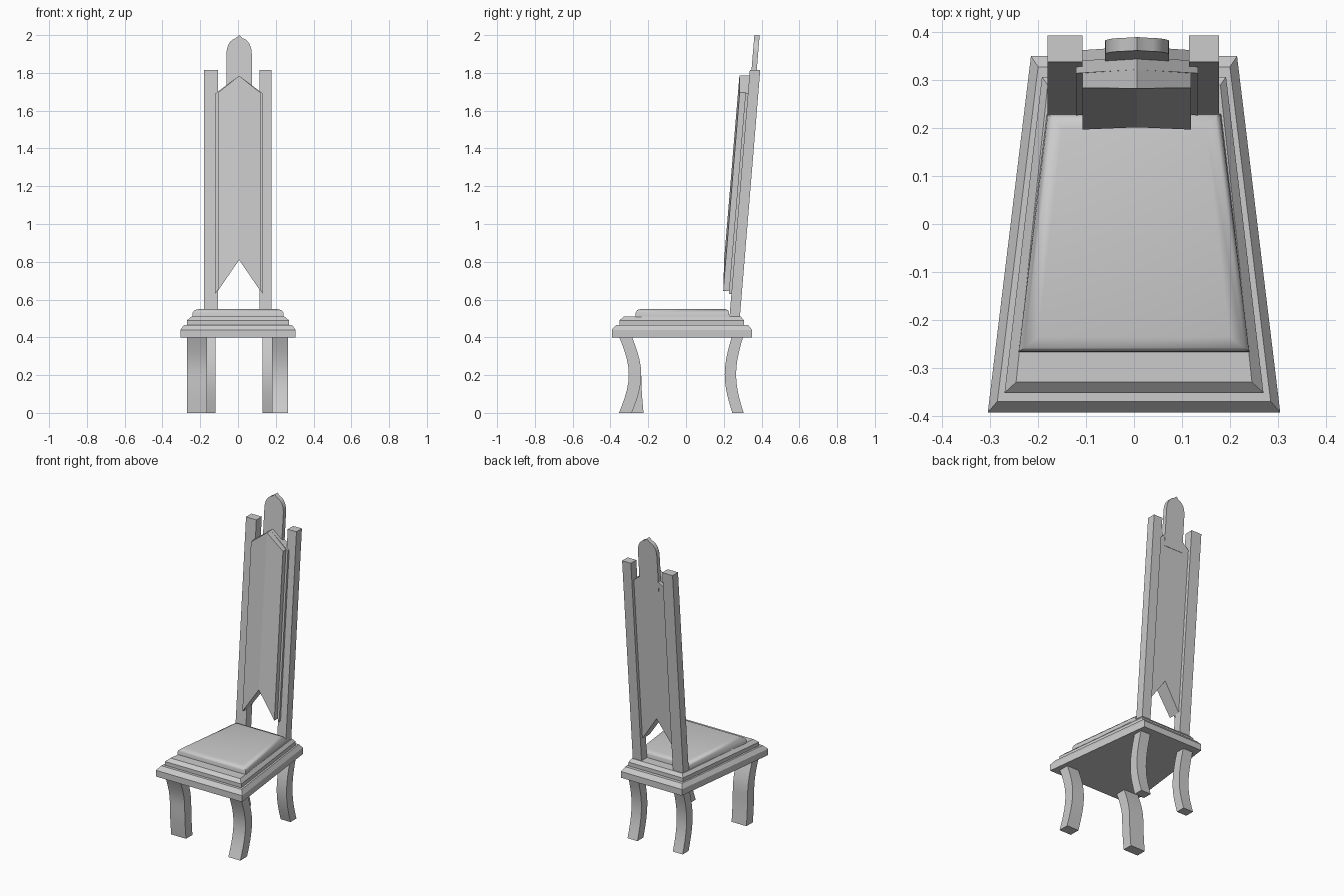
import bpy, bmesh, math

if "Cube" in bpy.data.objects:
    bpy.data.objects.remove(bpy.data.objects["Cube"])

CX = 0.006      # slight sideways offset of the backrest
SLOPE = 0.083   # backward lean of the backrest


def make(name, rings, smooth=None):
    """Skin a stack of matching closed rings and cap both ends."""
    bm = bmesh.new()
    loops = [[bm.verts.new(p) for p in r] for r in rings]
    n = len(loops[0])
    for a, b in zip(loops, loops[1:]):
        for i in range(n):
            j = (i + 1) % n
            bm.faces.new((a[i], a[j], b[j], b[i]))
    caps = [bm.faces.new(loops[0][::-1]), bm.faces.new(loops[-1])]
    bmesh.ops.triangulate(bm, faces=[f for f in caps if n > 4])
    bmesh.ops.recalc_face_normals(bm, faces=bm.faces)
    me = bpy.data.meshes.new(name)
    bm.to_mesh(me)
    bm.free()
    ob = bpy.data.objects.new(name, me)
    bpy.context.collection.objects.link(ob)
    if smooth:
        bpy.context.view_layer.objects.active = ob
        ob.select_set(True)
        bpy.ops.object.shade_smooth_by_angle(angle=math.radians(smooth))
        ob.select_set(False)
    return ob


def trapezoid(z, yf, xf, yb, xb):
    return [(-xf, yf, z), (xf, yf, z), (xb, yb, z), (-xb, yb, z)]


def leaning_plate(name, outline, front, back, crease=0.0, smooth=None):
    """Front outline (x, z) given depth, leaning back with height."""
    f = [(CX + x, front + SLOPE * z - (crease if x == 0 else 0), z) for x, z in outline]
    b = [(CX + x, back + SLOPE * z, z) for x, z in outline]
    return make(name, [f, b], smooth)


# stepped seat with chamfered edges
make("seat_base", [trapezoid(*r) for r in (
    (0.40, -0.393, 0.305, 0.35, 0.215),
    (0.44, -0.393, 0.305, 0.35, 0.215),
    (0.466, -0.37, 0.285, 0.328, 0.20))])
make("seat_step", [trapezoid(*r) for r in (
    (0.46, -0.352, 0.27, 0.307, 0.192),
    (0.49, -0.352, 0.27, 0.307, 0.192),
    (0.51, -0.33, 0.246, 0.29, 0.18))])
make("seat_cushion", [trapezoid(*r) for r in (
    (0.505, -0.267, 0.241, 0.23, 0.182),
    (0.532, -0.266, 0.24, 0.228, 0.18),
    (0.545, -0.258, 0.228, 0.222, 0.17),
    (0.551, -0.235, 0.20, 0.20, 0.15))], 50)


# curved legs: front and back edge at foot, knee and top
def leg(name, x0, x1, foot, knee, top):
    rings = []
    for i in range(11):
        t = i / 10
        a, b = (foot, knee) if t <= 0.5 else (knee, top)
        u = (t * 2) if t <= 0.5 else (t * 2 - 1)
        u = math.sin(u * math.pi / 2) if t <= 0.5 else 1 - math.cos(u * math.pi / 2)
        y0, y1 = (p + (q - p) * u for p, q in zip(a, b))
        z = 0.405 * t
        rings.append([(x0, y0, z), (x1, y0, z), (x1, y1, z), (x0, y1, z)])
    make(name, rings, 35)


leg("front_leg_left", -0.27, -0.165, (-0.29, -0.225), (-0.303, -0.237), (-0.355, -0.287))
leg("front_leg_right", 0.18, 0.265, (-0.355, -0.287), (-0.303, -0.237), (-0.355, -0.287))
for side, x0, x1 in (("left", -0.19, -0.12), ("right", 0.13, 0.20)):
    leg("back_leg_" + side, x0, x1, (0.245, 0.305), (0.205, 0.265), (0.243, 0.303))

# leaning back posts
for side, x0, x1 in (("left", -0.18, -0.107), ("right", 0.115, 0.177)):
    make("back_post_" + side, [
        [(x0, y, z), (x1, y, z), (x1, y + 0.055, z), (x0, y + 0.055, z)]
        for y, z in ((0.23, 0.505), (0.338, 1.815))])


# notched panel with pointed top, and the thin edging behind its front
def chevron(w, low, high):
    return [(-w, low), (0, 0.81), (w, low), (w, high), (0, 1.785), (-w, high)]


def split_panel(name, w, low, high, front, back, crease):
    rings = []
    for x, lo, hi in ((-w, low, high), (0, 0.81, 1.785), (w, low, high)):
        c = crease if x == 0 else 0
        rings.append([(CX + x, d + SLOPE * z, z) for d, z in (
            (front - c, lo), (front - c, hi), (back, hi), (back, lo))])
    make(name, rings)


split_panel("back_panel", 0.113, 0.645, 1.695, 0.1435, 0.222, 0.009)
split_panel("panel_edging", 0.127, 0.63, 1.69, 0.174, 0.20, 0.0)

# pointed finial with curved shoulders
arc = [(0.067 * math.cos(a) ** 0.8, 1.90 + 0.085 * math.sin(a))
       for a in (math.radians(d) for d in range(0, 80, 13))]
half = [(0.067, 1.66)] + arc
outline = half + [(0, 2.0)] + [(-x, z) for x, z in reversed(half)]
leaning_plate("finial", outline, 0.196, 0.224, 0.0, 30)
